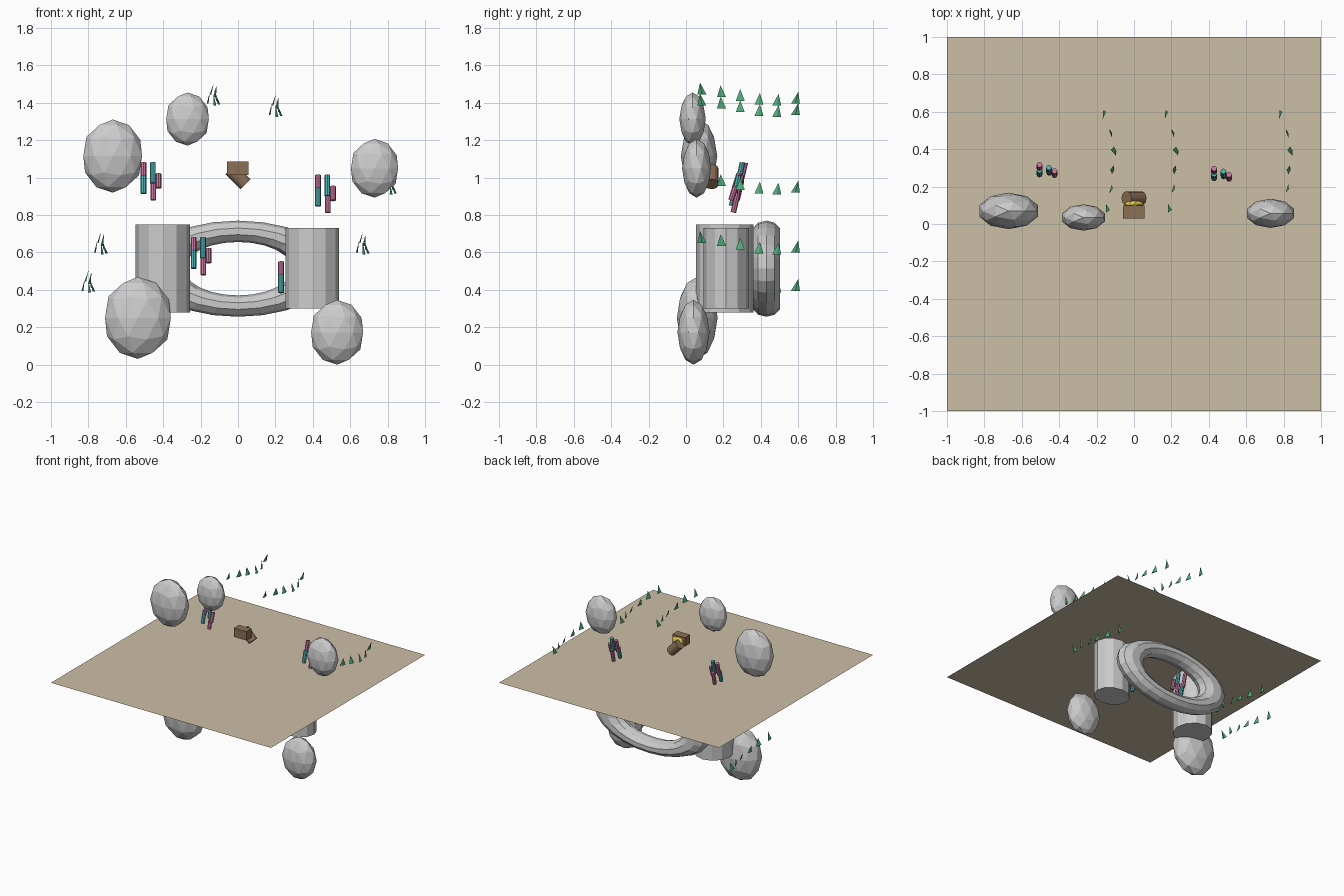
import bpy, bmesh, math
from mathutils import Vector, Matrix

if "Cube" in bpy.data.objects:
    bpy.data.objects.remove(bpy.data.objects["Cube"])

def mat(name, rgb):
    m = bpy.data.materials.new(name)
    m.diffuse_color = (*rgb, 1)
    m.use_nodes = True
    m.node_tree.nodes["Principled BSDF"].inputs["Base Color"].default_value = m.diffuse_color
    return m

SAND = mat("sand", (0.60, 0.52, 0.38))
WOOD = mat("wood", (0.26, 0.16, 0.09))
GOLD = mat("gold", (0.80, 0.62, 0.08))
PINK = mat("pink", (0.60, 0.18, 0.35))
TEAL = mat("teal", (0.08, 0.45, 0.46))
GREEN = mat("green", (0.08, 0.42, 0.20))

def finish(name, bm, m=None):
    me = bpy.data.meshes.new(name)
    bm.to_mesh(me)
    bm.free()
    ob = bpy.data.objects.new(name, me)
    bpy.context.collection.objects.link(ob)
    if m:
        me.materials.append(m)
    return ob

def blob(name, c, r, m=None):
    """Faceted ellipsoid whose bounds are exactly c +/- r."""
    bm = bmesh.new()
    bmesh.ops.create_icosphere(bm, subdivisions=2, radius=1)
    ext = [max(abs(v.co[i]) for v in bm.verts) for i in range(3)]
    for v in bm.verts:
        v.co = Vector([c[i] + v.co[i] * r[i] / ext[i] for i in range(3)])
    return finish(name, bm, m)

def rod(name, a, b, r, m=None, sides=8, sy=1.0):
    """Capped cylinder from a to b; sy flattens it for upright ones."""
    a, b = Vector(a), Vector(b)
    d = b - a
    bm = bmesh.new()
    bmesh.ops.create_cone(bm, cap_ends=True, segments=sides, radius1=r,
                          radius2=r, depth=d.length)
    rot = Vector((0, 0, 1)).rotation_difference(d).to_matrix().to_4x4()
    bm.transform(Matrix.Translation((a + b) / 2) @ rot @ Matrix.Diagonal((1, sy, 1, 1)))
    return finish(name, bm, m)

# Sea floor sheet
bm = bmesh.new()
bmesh.ops.create_grid(bm, x_segments=1, y_segments=1, size=1)
bm.transform(Matrix.Translation((0, 0, 0.778)))
finish("sand_floor", bm, SAND)

# Rocks: same proportions, different sizes
for i, (x, y, z, r) in enumerate([(-.67, .07, 1.115, .157), (-.27, .035, 1.313, .114),
                                  (.73, .057, 1.05, .126), (-.535, .06, .25, .176),
                                  (.53, .04, .173, .139)]):
    blob(f"rock_{i}", (x, y, z), (r, r * .62, r * 1.245))

# Pillars of the arch
rod("left_pillar", (-.402, .208, .28), (-.402, .208, .75), .146, None, 12, 1.05)
rod("right_pillar", (.397, .215, .30), (.397, .215, .73), .144, None, 12, .85)

# Arch ring, stretched sideways
bpy.ops.mesh.primitive_torus_add(major_segments=24, minor_segments=10,
                                 major_radius=.263, minor_radius=.075)
ring = bpy.context.object
ring.name = "arch_ring"
ring.data.transform(Matrix.Translation((0, .43, .513)) @ Matrix.Diagonal((1.53, 1, .76, 1))
                    @ Matrix.Rotation(math.pi / 2, 4, 'X'))

# Treasure chest
bm = bmesh.new()
bmesh.ops.create_cube(bm, size=1)
bm.transform(Matrix.Translation((-.002, .064, 1.05)) @ Matrix.Diagonal((.115, .068, .072, 1)))
finish("chest_box", bm, WOOD)
rod("chest_lid", (-.04, .137, 1.045), (.04, .137, .965), .038, WOOD, 12)
blob("coins", (.0, .107, 1.05), (.05, .018, .032), GOLD)

# Coral clusters: (x, y, z low, z high, material)
stalks = [(-.505, .305, .98, 1.08, PINK), (-.505, .275, .915, 1.01, TEAL),
          (-.455, .29, .97, 1.08, TEAL), (-.453, .285, .88, .985, PINK),
          (-.425, .272, .945, 1.02, PINK)]
for k, (dx, dy, dz) in enumerate([(0, 0, 0), (.933, -.02, -.067),
                                  (.268, 0, -.40), (.735, -.01, -.53)]):
    for j, (x, y, lo, hi, m) in enumerate(stalks):
        x, y = x + dx, y + dy
        rod(f"coral_{k}_{j}", (x, y - .012, lo + dz), (x, y + .012, hi + dz), .015, m)

# Seaweed: rows of small leaning blades running back along y
offs = [(-.012, .085, .045), (.008, .19, .03), (.008, .29, .01),
        (.015, .39, -.01), (0, .485, -.015), (-.03, .585, -.005)]
for k, (x, z) in enumerate([(-.128, 1.43), (.204, 1.37), (.67, .635),
                            (-.73, .635), (-.797, .43), (.815, .955)]):
    bm = bmesh.new()
    for j, (dx, y, dz) in enumerate(offs):
        lean = .022 * math.cos(j * 1.1)
        tw = .008 * math.sin(j * 1.3)
        c = Vector((x + dx, y, z + dz))
        pts = [(-tw - lean / 2, -.024, -.03), (tw - lean / 2, .024, -.03),
               (lean / 2, .005 * (j - 2), .033)]
        base = [bm.verts.new(c + Vector(p)) for p in pts]
        rib = bm.verts.new(c + Vector((-lean / 2 + .008, 0, -.03)))
        a, b, t = base
        for f in ((a, b, t), (b, rib, t), (rib, a, t), (a, rib, b)):
            bm.faces.new(f)
    bmesh.ops.recalc_face_normals(bm, faces=bm.faces)
    finish(f"seaweed_{k}", bm, GREEN)
